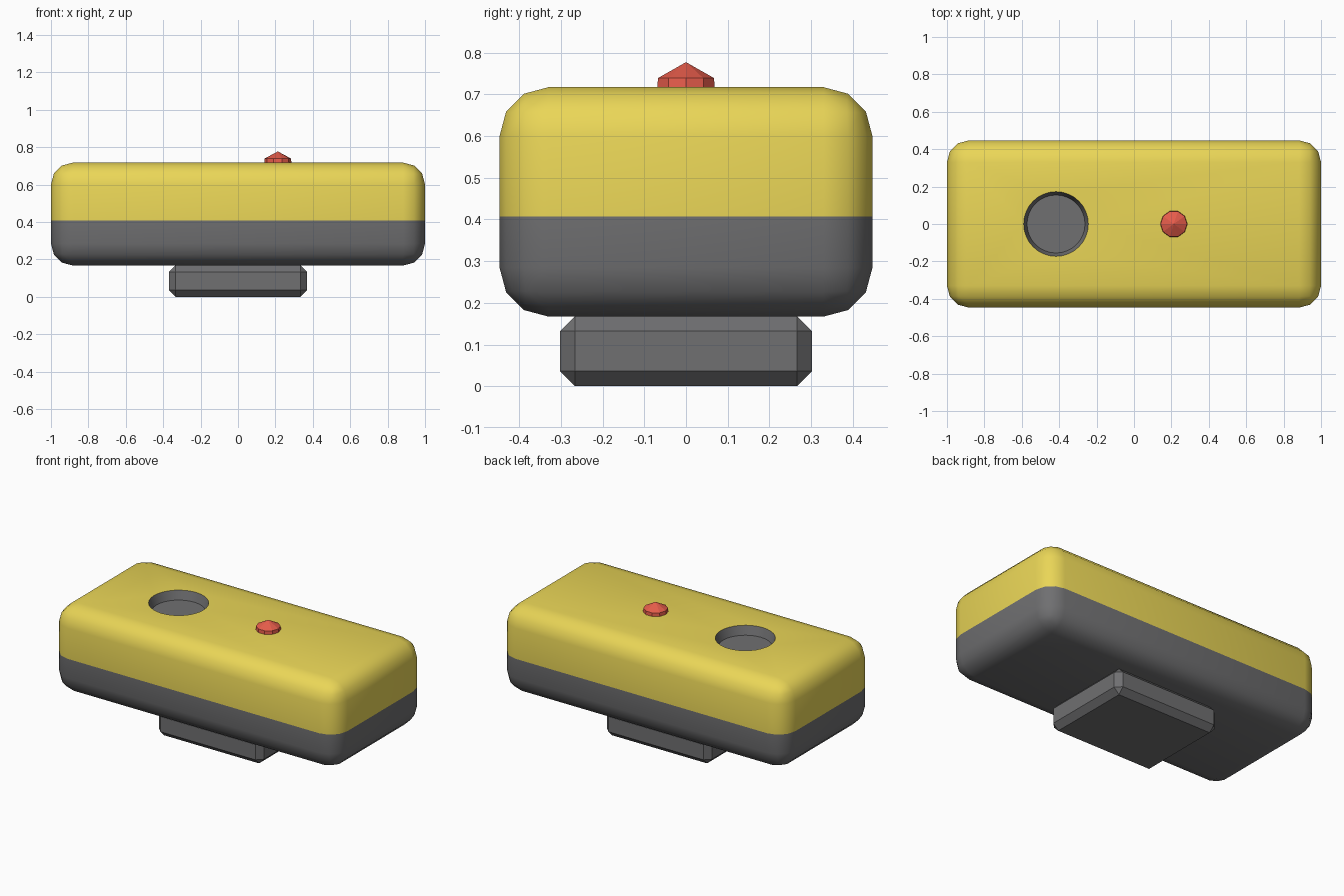
import bpy, bmesh
from math import sin, cos, pi, radians

if "Cube" in bpy.data.objects:
    bpy.data.objects.remove(bpy.data.objects["Cube"])

HX, HY, Z0, SEAM, Z1 = 1.0, 0.447, 0.167, 0.407, 0.717
HOLE = (-0.417, 0.0)


def material(name, color):
    m = bpy.data.materials.new(name)
    m.diffuse_color = (*color, 1)
    m.use_nodes = True
    m.node_tree.nodes["Principled BSDF"].inputs["Base Color"].default_value = m.diffuse_color
    return m


yellow = material("yellow", (0.82, 0.67, 0.095))
grey = material("dark grey", (0.16, 0.16, 0.165))
red = material("red", (0.79, 0.107, 0.07))


def finish(bm, name, mat, smooth=None):
    me = bpy.data.meshes.new(name)
    bm.to_mesh(me)
    bm.free()
    me.materials.append(mat)
    ob = bpy.data.objects.new(name, me)
    bpy.context.collection.objects.link(ob)
    if smooth:
        bpy.ops.object.select_all(action='DESELECT')
        ob.select_set(True)
        bpy.context.view_layer.objects.active = ob
        bpy.ops.object.shade_smooth_by_angle(angle=radians(smooth))
    return ob


def rounded_box(hx, hy, z0, z1, width, segments):
    bm = bmesh.new()
    bmesh.ops.create_cube(bm, size=1)
    for v in bm.verts:
        v.co = (v.co.x * 2 * hx, v.co.y * 2 * hy, z0 + (v.co.z + 0.5) * (z1 - z0))
    bmesh.ops.bevel(bm, geom=bm.edges[:], offset=width, offset_type='OFFSET',
                    segments=segments, profile=0.5, affect='EDGES')
    return bm


def ring(bm, center, r, z, n):
    return [bm.verts.new((center[0] + r * cos(2 * pi * i / n),
                          center[1] + r * sin(2 * pi * i / n), z)) for i in range(n)]


def lathe(center, profile, n):
    """Revolve (radius, z) points, closing the last ring with a cap."""
    bm = bmesh.new()
    rings = [ring(bm, center, r, z, n) for r, z in profile]
    for a, b in zip(rings, rings[1:]):
        for i in range(n):
            j = (i + 1) % n
            bm.faces.new((a[i], a[j], b[j], b[i]))
    bm.faces.new(rings[-1])
    return bm


def half_shell(upper):
    bm = rounded_box(HX, HY, Z0, Z1, 0.117, 3)
    bmesh.ops.bisect_plane(bm, geom=bm.verts[:] + bm.edges[:] + bm.faces[:],
                           plane_co=(0, 0, SEAM), plane_no=(0, 0, 1),
                           clear_inner=upper, clear_outer=not upper)
    return bm


# lower shell
finish(half_shell(False), "lower_shell", grey, 40)

# upper shell, its top face refilled around a round opening
bm = half_shell(True)
top = max(bm.faces, key=lambda f: f.calc_center_median().z)
border = list(top.edges)
bmesh.ops.delete(bm, geom=[top], context='FACES_ONLY')
rim = ring(bm, HOLE, 0.173, Z1, 32)
border += [bm.edges.new((rim[i], rim[(i + 1) % 32])) for i in range(32)]
bmesh.ops.triangle_fill(bm, edges=border, use_beauty=True, normal=(0, 0, 1))
bmesh.ops.recalc_face_normals(bm, faces=bm.faces[:])
if max(bm.faces, key=lambda f: f.calc_center_median().z).normal.z < 0:
    bmesh.ops.reverse_faces(bm, faces=bm.faces[:])
finish(bm, "upper_shell", yellow, 40)

# tapered socket lining the opening
bm = lathe(HOLE, [(0.173, Z1), (0.155, Z1 - 0.055)], 32)
bmesh.ops.recalc_face_normals(bm, faces=bm.faces[:])
if max(bm.faces, key=lambda f: len(f.verts)).normal.z < 0:
    bmesh.ops.reverse_faces(bm, faces=bm.faces[:])
finish(bm, "socket", grey, 30)

# faceted push button
bm = lathe((0.213, 0), [(0.074, 0.70), (0.0705, 0.739), (0.0001, 0.777)], 10)
finish(bm, "button", red)

# chamfered foot under the body
finish(rounded_box(0.37, 0.302, 0, Z0 + 0.001, 0.036, 1), "foot", grey)
